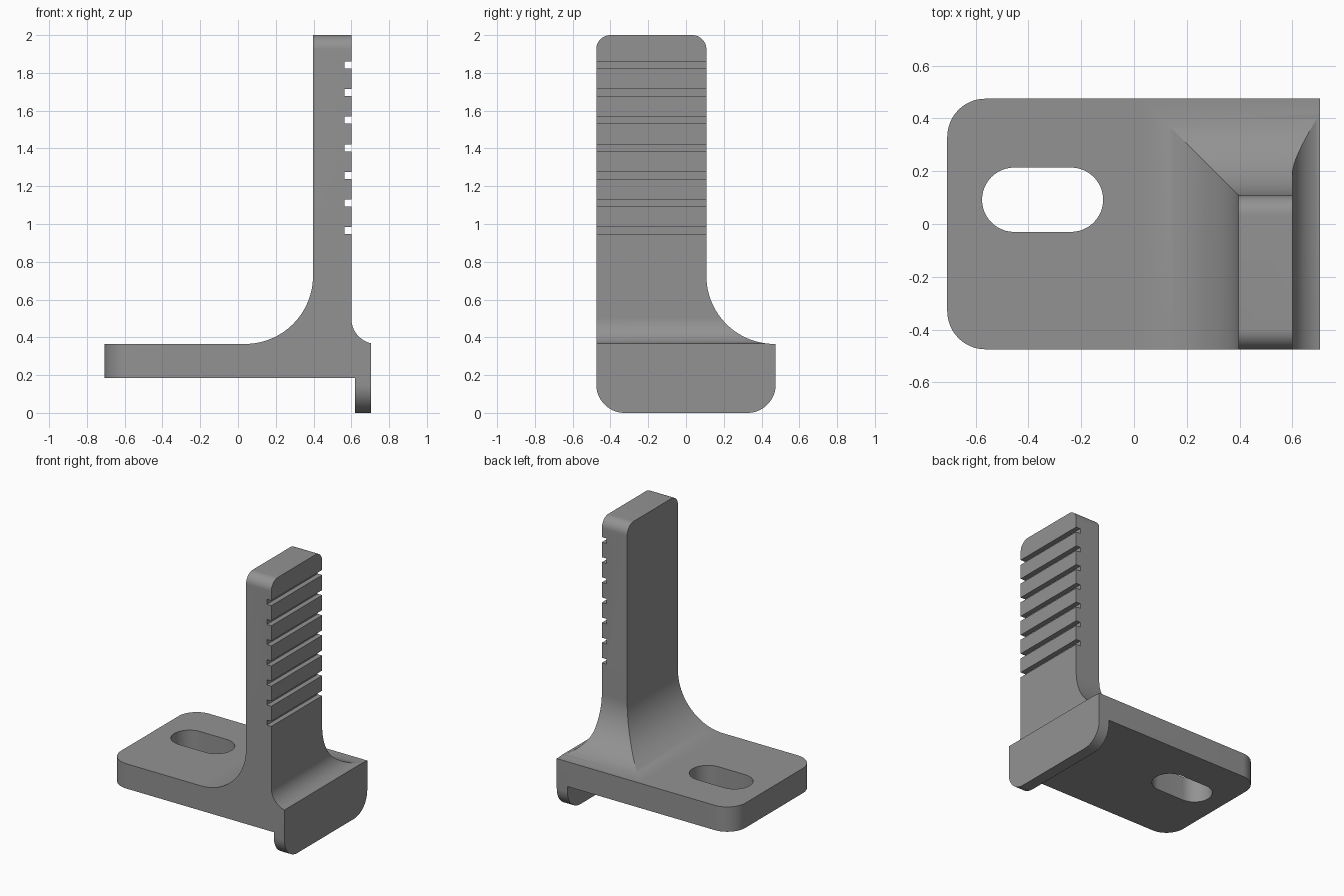
import bpy, bmesh, math
from mathutils import Vector

if "Cube" in bpy.data.objects:
    bpy.data.objects.remove(bpy.data.objects["Cube"])

L, R, F, B = -0.708, 0.705, -0.475, 0.475      # plate limits in x and y
Z0, Z1, TOP = 0.185, 0.365, 2.0                # plate underside, plate top, post top
PL, PR, PB = 0.397, 0.60, 0.108                # post left, right and back

grey = bpy.data.materials.new("grey")
grey.diffuse_color = (0.29, 0.29, 0.29, 1)
grey.use_nodes = True
grey.node_tree.nodes["Principled BSDF"].inputs["Base Color"].default_value = grey.diffuse_color


def arc(cx, cy, r, a0, a1, n=16):
    """Points on an arc, angles in degrees."""
    angles = [math.radians(a0 + (a1 - a0) * i / n) for i in range(n + 1)]
    return [(cx + r * math.cos(a), cy + r * math.sin(a)) for a in angles]


def prism(name, outline, place, depth):
    """Extrude a 2D outline; place maps (u, v, w) to x, y, z."""
    bm = bmesh.new()
    face = bm.faces.new([bm.verts.new(place(u, v, depth[0])) for u, v in outline])
    ext = bmesh.ops.extrude_face_region(bm, geom=[face])
    shift = Vector(place(0, 0, depth[1])) - Vector(place(0, 0, depth[0]))
    bmesh.ops.translate(bm, vec=shift, verts=[v for v in ext["geom"] if isinstance(v, bmesh.types.BMVert)])
    bmesh.ops.recalc_face_normals(bm, faces=bm.faces)
    mesh = bpy.data.meshes.new(name)
    bm.to_mesh(mesh)
    bm.free()
    mesh.materials.append(grey)
    obj = bpy.data.objects.new(name, mesh)
    bpy.context.collection.objects.link(obj)
    return obj


def combine(target, tool, operation):
    """Apply a boolean and discard the tool."""
    mod = target.modifiers.new("cut", "BOOLEAN")
    mod.operation, mod.object, mod.solver = operation, tool, "EXACT"
    bpy.context.view_layer.objects.active = target
    bpy.ops.object.modifier_apply(modifier=mod.name)
    bpy.data.objects.remove(tool)


def along_y(u, v, w): return (u, w, v)
def along_x(u, v, w): return (w, u, v)
def along_z(u, v, w): return (u, v, w)


# Front profile: plate, hooked lip, post with a fillet on each side
big, small = 0.36, 0.135
right_fillet = [p for p in arc(PR + small, Z1 + small, small, 270, 180, 24) if p[0] < R - 0.002]
end_z = Z1 + small - math.sqrt(small ** 2 - (PR + small - R) ** 2)
front = [(L, Z0), (0.62, Z0), (0.62, 0), (R, 0), (R, end_z)] + right_fillet
front += [(PR, TOP), (PL, TOP)] + arc(PL - big, Z1 + big, big, 0, -90, 24) + [(L, Z1)]
bracket = prism("bracket", front, along_y, (F, B))

# Side profile: rounded lip, back fillet and rounded post top
r = 0.15
side = arc(F + r, r, r, 180, 270) + arc(B - r, r, r, 270, 360) + [(B, Z1)]
side += arc(PB + big, Z1 + big, big, 270, 180, 24)
side += arc(PB - 0.075, TOP - 0.075, 0.075, 0, 90) + arc(F + 0.075, TOP - 0.075, 0.075, 90, 180)
combine(bracket, prism("side_profile", side, along_x, (-1, 1)), "INTERSECT")

# Plan outline: rounded left corners of the plate
r = 0.145
plan = arc(L + r, B - r, r, 90, 180) + arc(L + r, F + r, r, 180, 270) + [(1, F), (1, B)]
combine(bracket, prism("plan_outline", plan, along_z, (-1, 3)), "INTERSECT")

# Mounting slot through the plate
r = 0.122
slot = arc(-0.576 + r, 0.092, r, 90, 270, 24) + arc(-0.117 - r, 0.092, r, -90, 90, 24)
combine(bracket, prism("slot", slot, along_z, (0, 0.6)), "DIFFERENCE")

# Seven grooves across the right face of the post
for i in range(7):
    z = 0.947 + 0.146 * i
    groove = [(0.564, z), (0.7, z), (0.7, z + 0.037), (0.564, z + 0.037)]
    combine(bracket, prism("groove", groove, along_y, (-1, 1)), "DIFFERENCE")

# Smooth fillets with sharp edges kept
bpy.ops.object.select_all(action="DESELECT")
bracket.select_set(True)
bpy.context.view_layer.objects.active = bracket
bpy.ops.object.shade_smooth_by_angle(angle=math.radians(20))
